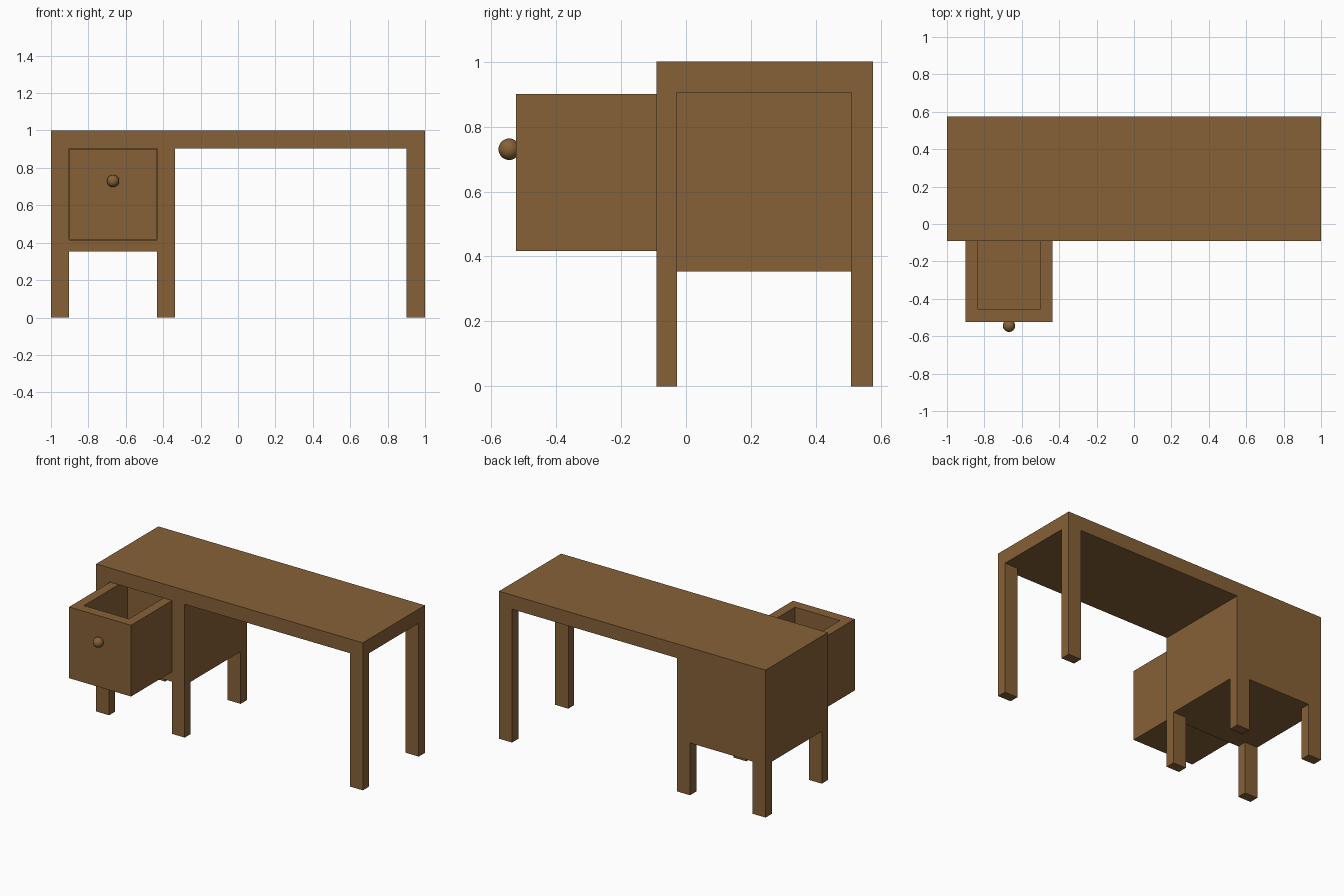
import bpy, bmesh

if "Cube" in bpy.data.objects:
    bpy.data.objects.remove(bpy.data.objects["Cube"])

wood = bpy.data.materials.new("wood")
wood.diffuse_color = (0.24, 0.12, 0.038, 1)
wood.use_nodes = True
wood.node_tree.nodes["Principled BSDF"].inputs["Base Color"].default_value = wood.diffuse_color


def carved_block(name, xs, ys, zs, solid):
    """Block split along the given cut positions; keep only the cells where solid(i, j, k)."""
    bm = bmesh.new()
    cuts = (xs, ys, zs)
    size = [len(c) - 1 for c in cuts]

    def filled(c):
        return all(0 <= c[a] < size[a] for a in range(3)) and solid(*c)

    for i in range(size[0]):
        for j in range(size[1]):
            for k in range(size[2]):
                cell = (i, j, k)
                if not filled(cell):
                    continue
                for a in range(3):
                    for side in (0, 1):
                        near = list(cell)
                        near[a] += 2 * side - 1
                        if filled(near):
                            continue
                        b, c = (a + 1) % 3, (a + 2) % 3
                        ring = []
                        for u, v in ((0, 0), (1, 0), (1, 1), (0, 1)):
                            p = list(cell)
                            p[a] += side
                            p[b] += u
                            p[c] += v
                            ring.append(bm.verts.new([cuts[n][p[n]] for n in range(3)]))
                        bm.faces.new(ring if side else ring[::-1])
    bmesh.ops.remove_doubles(bm, verts=bm.verts, dist=1e-5)
    bmesh.ops.dissolve_limit(bm, angle_limit=0.01, verts=bm.verts, edges=bm.edges)
    me = bpy.data.meshes.new(name)
    bm.to_mesh(me)
    bm.free()
    me.materials.append(wood)
    ob = bpy.data.objects.new(name, me)
    bpy.context.collection.objects.link(ob)
    return ob


# Desk: top slab, six legs and the drawer cabinet as one piece
def desk_solid(i, j, k):
    leg = i in (0, 2, 4) and j in (0, 2)
    if k == 3 or leg:                       # top slab, legs
        return True
    if k == 0 or i > 2:                     # open space below and kneehole
        return False
    return not (k == 2 and i == 1 and j < 2)  # cabinet with drawer recess


carved_block("desk_body",
             [-1, -0.903, -0.433, -0.336, 0.902, 1],
             [-0.091, -0.027, 0.508, 0.575],
             [0, 0.354, 0.414, 0.904, 1], desk_solid)

# Drawer: open-topped box, pulled partly out
carved_block("drawer",
             [-0.901, -0.837, -0.5, -0.436],
             [-0.523, -0.454, 0.01, 0.075],
             [0.417, 0.48, 0.90],
             lambda i, j, k: not (i == 1 and j == 1 and k == 1))

# Drawer knob
bpy.ops.mesh.primitive_uv_sphere_add(segments=32, ring_count=16, radius=0.033,
                                     location=(-0.668, -0.544, 0.73))
knob = bpy.context.object
knob.name = "drawer_knob"
knob.data.materials.append(wood)
bpy.ops.object.shade_smooth()
